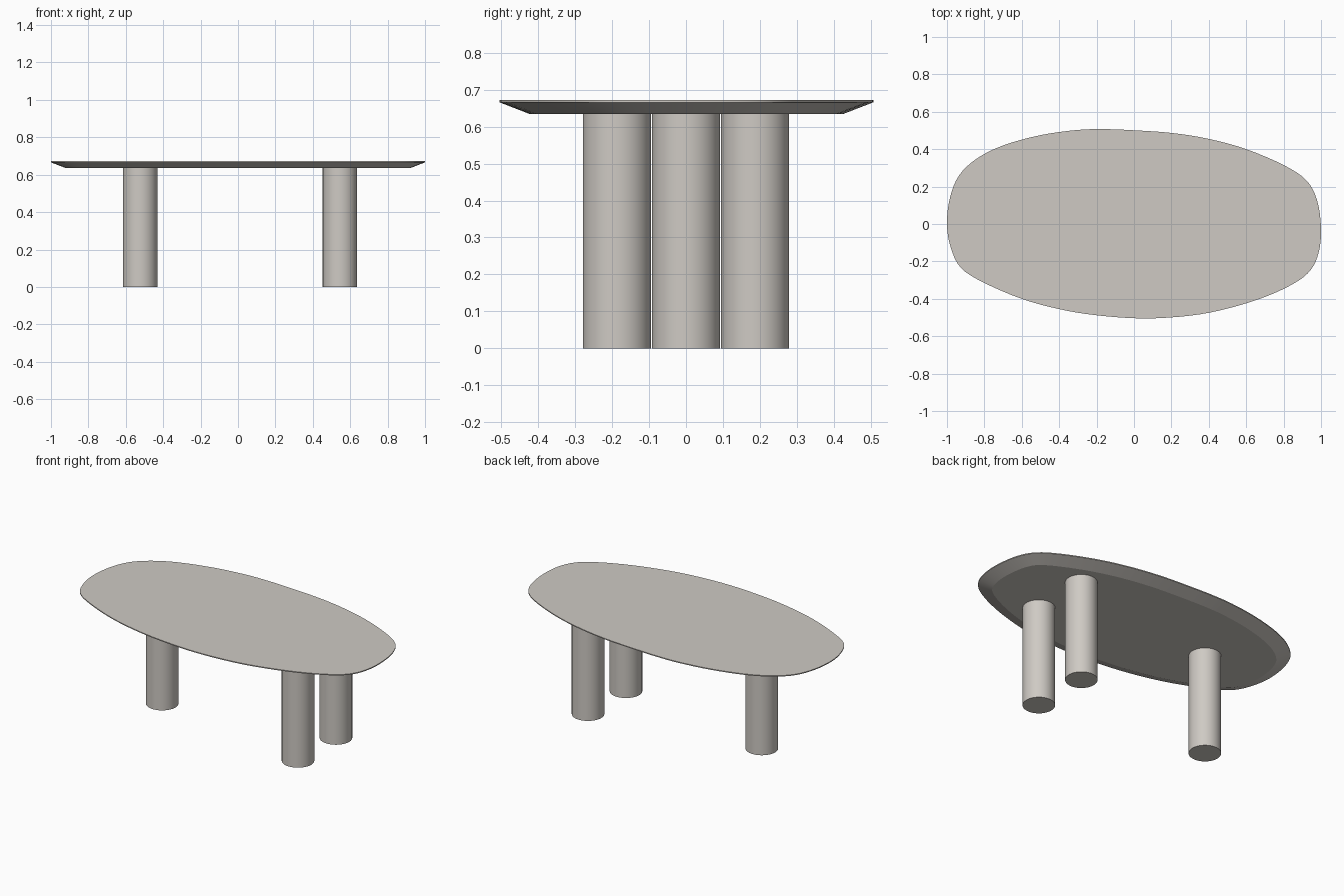
import bpy, bmesh, math
from mathutils import Vector

if "Cube" in bpy.data.objects:
    bpy.data.objects.remove(bpy.data.objects["Cube"])

stone = bpy.data.materials.new("warm grey stone")
stone.diffuse_color = (0.62, 0.59, 0.55, 1)
stone.use_nodes = True
stone.node_tree.nodes["Principled BSDF"].inputs["Base Color"].default_value = stone.diffuse_color

TOP, BOTTOM = 0.672, 0.635


def finish(name, bm):
    bmesh.ops.recalc_face_normals(bm, faces=bm.faces)
    mesh = bpy.data.meshes.new(name)
    bm.to_mesh(mesh)
    bm.free()
    mesh.materials.append(stone)
    ob = bpy.data.objects.new(name, mesh)
    bpy.context.collection.objects.link(ob)
    bpy.ops.object.select_all(action='DESELECT')
    ob.select_set(True)
    bpy.context.view_layer.objects.active = ob
    bpy.ops.object.shade_smooth_by_angle(angle=math.radians(20))
    return ob


def closed_spline(pts, steps):
    """Catmull-Rom curve through a closed ring of points."""
    pts = [Vector(p) for p in pts]
    out, n = [], len(pts)
    for i in range(n):
        a, b, c, d = (pts[(i + k) % n] for k in (-1, 0, 1, 2))
        for s in range(steps):
            t = s / steps
            out.append(0.5 * (2 * b + (c - a) * t + (2 * a - 5 * b + 4 * c - d) * t ** 2
                              + (3 * b - a - 3 * c + d) * t ** 3))
    return out


# Table top: irregular pebble outline, clockwise from the left end
outline = closed_spline([
    (-1, 0), (-0.984, 0.14), (-0.935, 0.26), (-0.84, 0.35), (-0.7, 0.42),
    (-0.5, 0.475), (-0.3, 0.503), (-0.15, 0.507), (0, 0.501), (0.2, 0.487),
    (0.4, 0.455), (0.6, 0.4), (0.8, 0.315), (0.92, 0.235), (0.978, 0.13),
    (1, -0.02), (0.988, -0.15), (0.945, -0.245), (0.86, -0.315), (0.7, -0.39),
    (0.5, -0.452), (0.3, -0.49), (0.05, -0.505), (-0.2, -0.488), (-0.4, -0.455),
    (-0.6, -0.4), (-0.8, -0.315), (-0.925, -0.235), (-0.98, -0.125)], 4)


def inset_ring(bm, inset, z):
    n, ring = len(outline), []
    for i, p in enumerate(outline):
        t = (outline[(i + 1) % n] - outline[i - 1]).normalized()
        q = p + Vector((t.y, -t.x)) * inset
        ring.append(bm.verts.new((q.x, q.y, z)))
    return ring


# Thin upright rim with a wide undercut bevel
bm = bmesh.new()
rings = [inset_ring(bm, i, z) for i, z in
         ((0, TOP), (0, TOP - 0.006), (0.08, BOTTOM))]
for a, b in zip(rings, rings[1:]):
    for i in range(len(a)):
        bm.faces.new((a[i - 1], a[i], b[i], b[i - 1]))
bm.faces.new(rings[0])
bm.faces.new(rings[-1])
finish("table_top", bm)

# Three cylindrical legs: one at the left end, a pair at the right
for name, x, y in (("left_leg", -0.523, 0),
                   ("right_front_leg", 0.545, -0.187),
                   ("right_back_leg", 0.545, 0.187)):
    bm = bmesh.new()
    bmesh.ops.create_cone(bm, cap_ends=True, segments=64, radius1=0.092,
                          radius2=0.092, depth=BOTTOM)
    bmesh.ops.translate(bm, verts=bm.verts, vec=(x, y, BOTTOM / 2))
    finish(name, bm)
